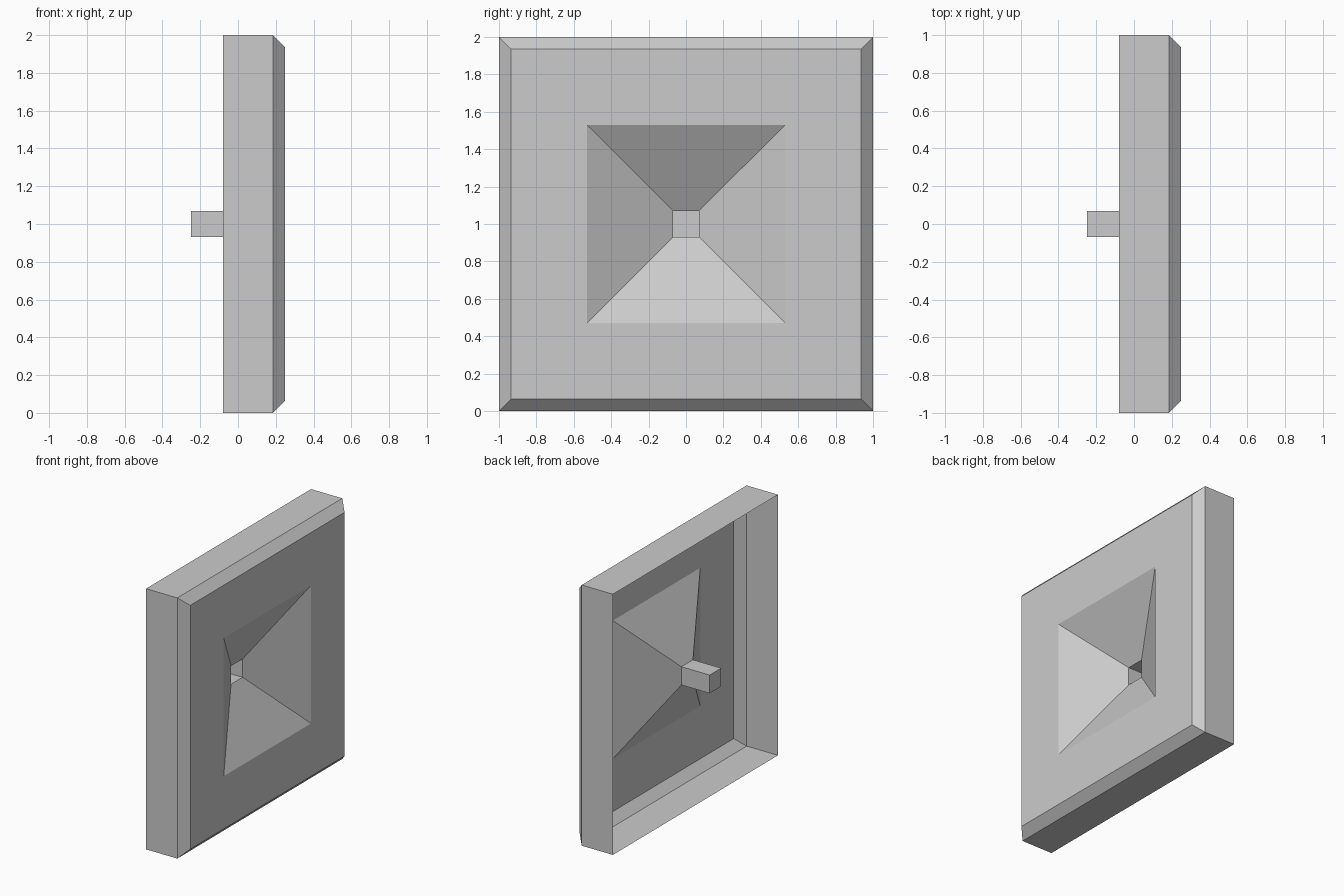
import bpy
import bmesh

cube = bpy.data.objects.get("Cube")
if cube:
    bpy.data.objects.remove(cube, do_unlink=True)

grey = bpy.data.materials.new("light_grey")
grey.use_nodes = True
colour = (0.6, 0.6, 0.6, 1)
grey.diffuse_color = colour
grey.node_tree.nodes["Principled BSDF"].inputs["Base Color"].default_value = colour


def square_sleeve(name, rings, capped=False):
    """Open sheet through square rings given as (half width, x)."""
    bm = bmesh.new()
    loops = [[bm.verts.new((x, sy * h, 1 + sz * h))
              for sy, sz in ((-1, -1), (1, -1), (1, 1), (-1, 1))]
             for h, x in rings]
    for a, b in zip(loops, loops[1:]):
        for i in range(4):
            j = (i + 1) % 4
            bm.faces.new((a[i], a[j], b[j], b[i]))
    if capped:
        bm.faces.new(loops[-1])
    mesh = bpy.data.meshes.new(name)
    bm.to_mesh(mesh)
    bm.free()
    mesh.materials.append(grey)
    obj = bpy.data.objects.new(name, mesh)
    bpy.context.collection.objects.link(obj)
    return obj


FACE_X, THROAT_X = 0.25, -0.01
FACE, MOUTH, THROAT = 0.935, 0.53, 0.07

# Side walls, open at the back, with a chamfered edge
square_sleeve("rim", [(1, -0.08), (1, 0.185), (FACE, FACE_X)])
# Flat border around the funnel
square_sleeve("face_panel", [(FACE, FACE_X), (MOUTH, FACE_X)])
# Sunken pyramid funnel
square_sleeve("funnel", [(MOUTH, FACE_X), (THROAT, THROAT_X)])
# Square spout with a closed end
square_sleeve("spout", [(THROAT, THROAT_X), (THROAT, -0.25)], capped=True)
